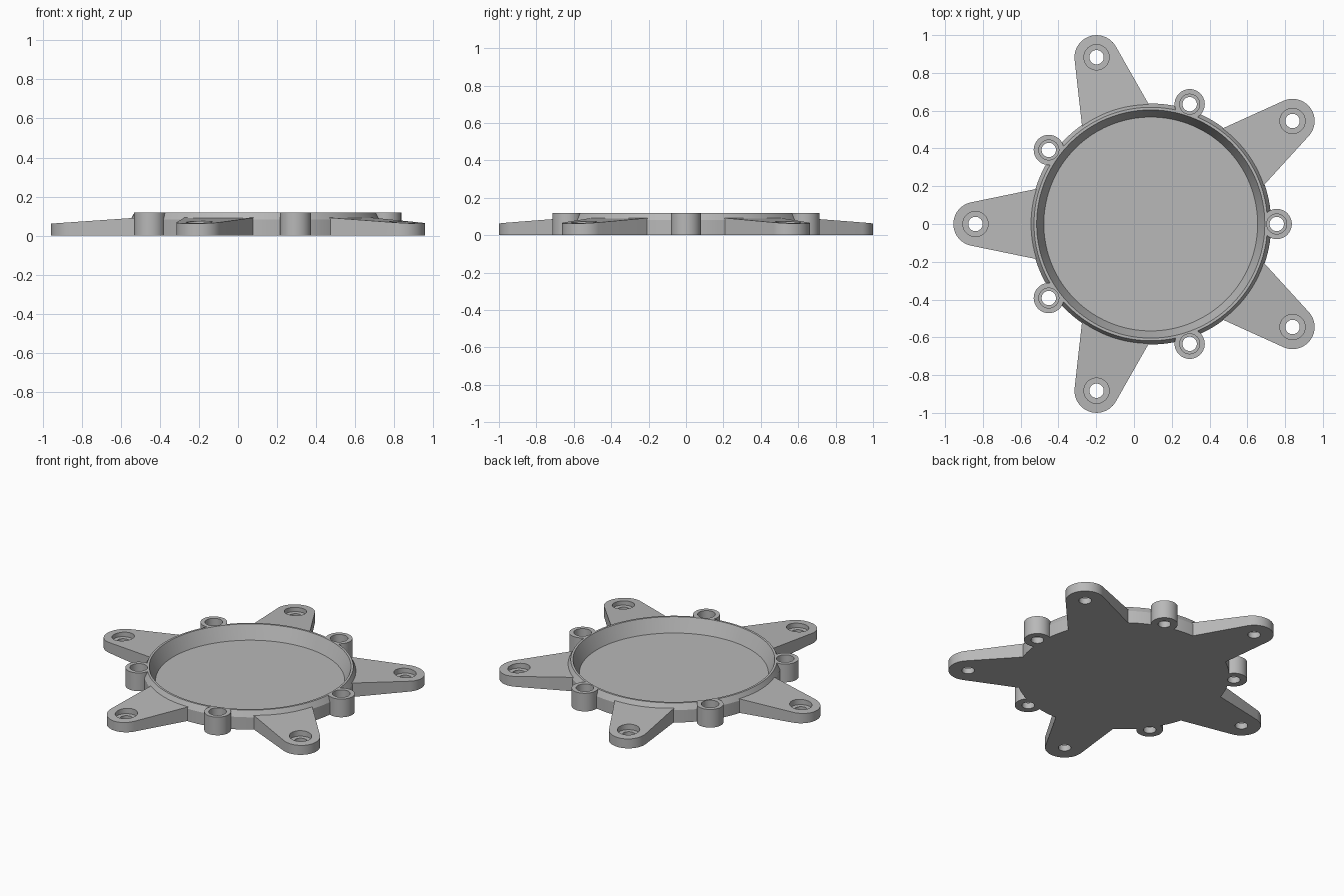
import bpy
import bmesh
from math import cos, sin, asin, pi, radians
from mathutils import Matrix, Vector

if "Cube" in bpy.data.objects:
    bpy.data.objects.remove(bpy.data.objects["Cube"])

CX = 0.0886          # dish axis, offset so the whole part is centred
H = 0.12             # rim height
ARM_R, BOSS_R = 0.928, 0.667
TIP = 0.117

grey = bpy.data.materials.new("plain grey")
grey.use_nodes = True
colour = (0.48, 0.48, 0.48, 1)
grey.diffuse_color = colour
grey.node_tree.nodes["Principled BSDF"].inputs["Base Color"].default_value = colour


def make(name, bm):
    bmesh.ops.recalc_face_normals(bm, faces=bm.faces)
    mesh = bpy.data.meshes.new(name)
    bm.to_mesh(mesh)
    bm.free()
    mesh.materials.append(grey)
    ob = bpy.data.objects.new(name, mesh)
    bpy.context.collection.objects.link(ob)
    return ob


def cone(name, r1, r2, z1, z2, x=CX, y=0, seg=48):
    bm = bmesh.new()
    bmesh.ops.create_cone(bm, cap_ends=True, segments=seg, radius1=r1, radius2=r2,
                          depth=z2 - z1, matrix=Matrix.Translation((x, y, (z1 + z2) / 2)))
    return make(name, bm)


def arm(angle):
    # Tapered outline with a round tip; the top slopes down outwards
    a = asin(0.21)
    outline = [(0.4, -0.228)]
    for i in range(25):
        t = -pi / 2 + a + (pi - 2 * a) * i / 24
        outline.append((ARM_R + TIP * cos(t), TIP * sin(t)))
    outline.append((0.4, 0.228))
    bm = bmesh.new()
    base = bm.faces.new([bm.verts.new((x, y, 0)) for x, y in outline])
    grown = bmesh.ops.extrude_face_region(bm, geom=[base])["geom"]
    for v in grown:
        if isinstance(v, bmesh.types.BMVert):
            v.co.z = 0.062 + 0.069 * (ARM_R + TIP - v.co.x)
    bm.transform(Matrix.Translation((CX, 0, 0)) @ Matrix.Rotation(angle, 4, "Z"))
    return make("arm", bm)


def combine(target, other, operation):
    mod = target.modifiers.new(operation, "BOOLEAN")
    mod.operation = operation
    mod.solver = "EXACT"
    mod.object = other
    bpy.context.view_layer.objects.active = target
    bpy.ops.object.modifier_apply(modifier=mod.name)
    bpy.data.objects.remove(other)


def around(radius, angle):
    return CX + radius * cos(angle), radius * sin(angle)


# Dish body with a chamfered outer rim
bm = bmesh.new()
profile = [(0, 0), (0.638, 0), (0.638, 0.082), (0.618, H), (0, H)]
verts = [bm.verts.new((x, 0, z)) for x, z in profile]
edges = [bm.edges.new(p) for p in zip(verts, verts[1:])]
bmesh.ops.spin(bm, geom=verts + edges, cent=Vector(), axis=(0, 0, 1),
               angle=2 * pi, steps=128, use_duplicate=False)
bmesh.ops.remove_doubles(bm, verts=bm.verts, dist=0.0001)
bm.transform(Matrix.Translation((CX, 0, 0)))
dish = make("mounting_dish", bm)

# Five arms and five screw bosses alternate around the dish
boss_angles = [radians(72 * i) for i in range(5)]
arm_angles = [a + pi / 5 for a in boss_angles]
for a in arm_angles:
    combine(dish, arm(a), "UNION")
for a in boss_angles:
    combine(dish, cone("boss", 0.08, 0.08, 0, H, *around(BOSS_R, a)), "UNION")

# Shallow bowl with a sloping wall
slope = (0.604 - 0.566) / (H - 0.03)
combine(dish, cone("bowl_cutter", 0.566, 0.604 + slope * 0.05, 0.03, H + 0.05, seg=128),
        "DIFFERENCE")

# Through holes with counterbores
for angles, radius, bore, floor in ((arm_angles, ARM_R, 0.067, 0.038),
                                    (boss_angles, BOSS_R, 0.053, 0.04)):
    for a in angles:
        x, y = around(radius, a)
        combine(dish, cone("bore_cutter", bore, bore, floor, 0.2, x, y, 40), "DIFFERENCE")
        combine(dish, cone("hole_cutter", 0.038, 0.038, -0.1, 0.25, x, y, 40), "DIFFERENCE")

# Smooth round walls, crisp edges
bpy.ops.object.select_all(action="DESELECT")
dish.select_set(True)
bpy.context.view_layer.objects.active = dish
bpy.ops.object.shade_smooth_by_angle(angle=radians(25))
